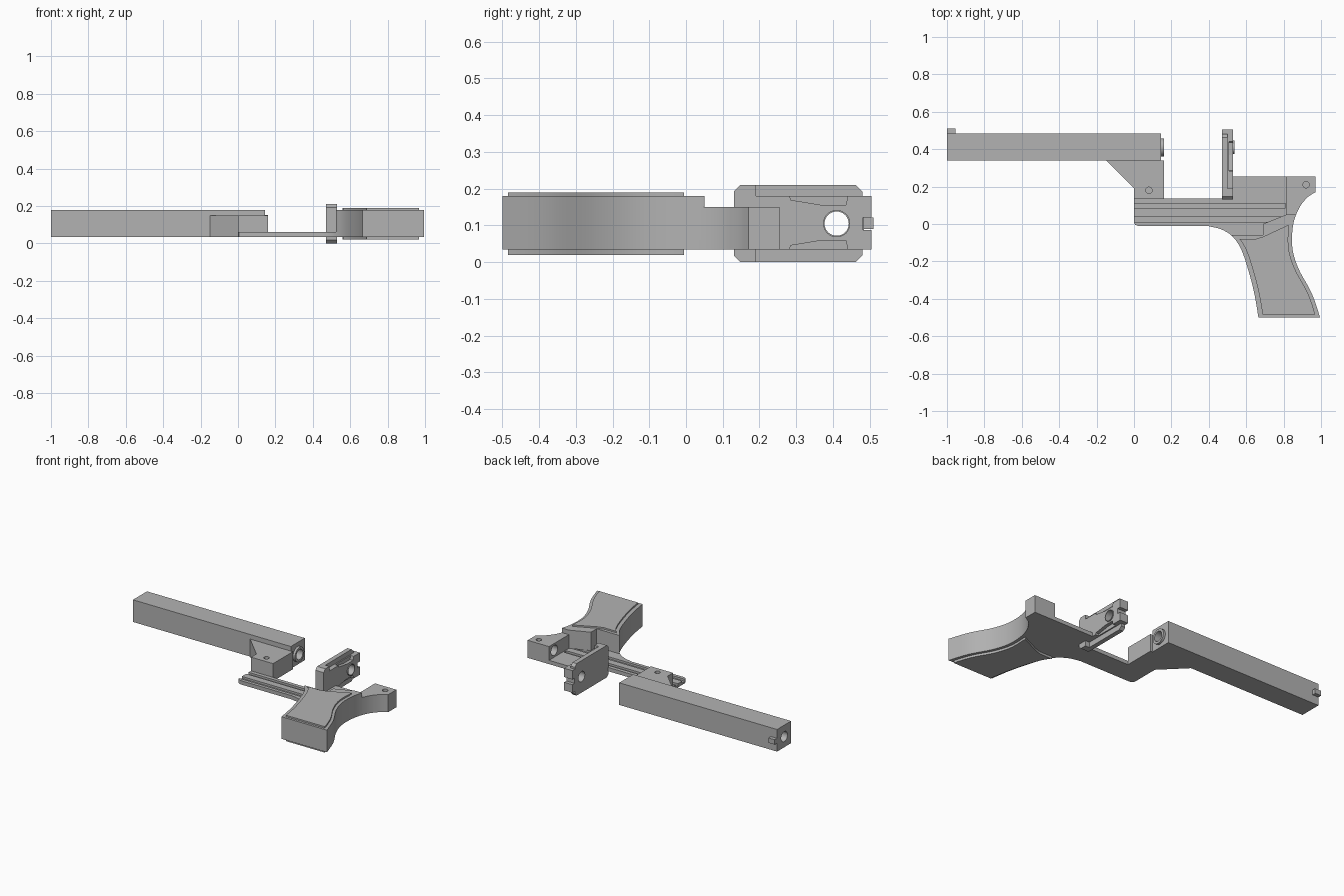
import bpy, bmesh, math
from mathutils import Vector

if "Cube" in bpy.data.objects:
    bpy.data.objects.remove(bpy.data.objects["Cube"], do_unlink=True)

grey = bpy.data.materials.new("plain grey")
grey.use_nodes = True
grey.diffuse_color = (0.45, 0.45, 0.45, 1)
grey.node_tree.nodes["Principled BSDF"].inputs["Base Color"].default_value = grey.diffuse_color

BOTTOM, FLOOR, TOP = 0.035, 0.06, 0.18


def prism(name, pts, lo, hi, axis="z", smooth=False):
    """Extrude an outline along z (points are x, y) or along x (points are y, z)."""
    bm = bmesh.new()
    place = (lambda a, b, h: (a, b, h)) if axis == "z" else (lambda a, b, h: (h, a, b))
    face = bm.faces.new([bm.verts.new(place(a, b, lo)) for a, b in pts])
    up = Vector(place(0, 0, hi - lo))
    ext = bmesh.ops.extrude_face_region(bm, geom=[face])["geom"]
    bmesh.ops.translate(bm, vec=up, verts=[g for g in ext if isinstance(g, bmesh.types.BMVert)])
    bmesh.ops.recalc_face_normals(bm, faces=bm.faces)
    mesh = bpy.data.meshes.new(name)
    bm.to_mesh(mesh)
    bm.free()
    ob = bpy.data.objects.new(name, mesh)
    bpy.context.collection.objects.link(ob)
    mesh.materials.append(grey)
    if smooth:
        activate(ob)
        bpy.ops.object.shade_smooth_by_angle(angle=math.radians(25))
    return ob


def activate(ob):
    bpy.ops.object.select_all(action="DESELECT")
    ob.select_set(True)
    bpy.context.view_layer.objects.active = ob


def box(name, x, y, z):
    return prism(name, [(x[0], y[0]), (x[1], y[0]), (x[1], y[1]), (x[0], y[1])], *z)


def circle(a, b, r, n=32):
    return [(a + r * math.cos(i * math.tau / n), b + r * math.sin(i * math.tau / n)) for i in range(n)]


def cut(ob, *cutters):
    for c in cutters:
        mod = ob.modifiers.new("cut", "BOOLEAN")
        mod.operation = "DIFFERENCE"
        mod.solver = "EXACT"
        mod.object = c
        activate(ob)
        bpy.ops.object.modifier_apply(modifier=mod.name)
        bpy.data.objects.remove(c, do_unlink=True)


def curve(pts, steps=5):
    """Smooth open curve through the points."""
    p = [Vector(q) for q in [pts[0], *pts, pts[-1]]]
    out = []
    for a, b, c, d in zip(p, p[1:], p[2:], p[3:]):
        for i in range(steps):
            t = i / steps
            out.append(tuple(0.5 * (2 * b + (c - a) * t + (2 * a - 5 * b + 4 * c - d) * t * t
                                    + (3 * b - a - 3 * c + d) * t ** 3)))
    return out + [pts[-1]]


# Shared handle edges
front_curve = curve([(0.40, -0.012), (0.47, -0.03), (0.53, -0.07), (0.575, -0.14),
                     (0.615, -0.26), (0.645, -0.38), (0.665, -0.5)])
back_curve = curve([(0.995, -0.5), (0.95, -0.37), (0.88, -0.24), (0.847, -0.13),
                    (0.85, -0.01), (0.88, 0.08), (0.925, 0.14), (0.97, 0.17)])

# Flat frame plate with two shallow lengthwise grooves
plate = prism("frame_plate", [(0.0, 0.01), (0.006, -0.004), (0.025, -0.012)] + front_curve + back_curve
              + [(0.97, 0.255), (0.53, 0.255), (0.53, 0.135), (0.0, 0.135)], BOTTOM, FLOOR, smooth=True)
for low, high in ((0.01, 0.04), (0.085, 0.11)):
    cut(plate, box("groove", (-0.1, 0.81), (low, high), (0.047, 0.1)))

# Thick handle core
core = [p for p in front_curve if p[1] < -0.06] + [p for p in back_curve if p[1] < 0.05]
prism("handle", core + [(0.865, 0.05), (0.815, 0.05), (0.69, 0.0), (0.69, -0.06), (0.525, -0.06)],
      FLOOR, TOP, smooth=True)

# Thin raised panels on both handle faces
front_in = [(x + 0.025, y) for x, y in front_curve if -0.475 < y < -0.08]
back_in = [(x - 0.02, y) for x, y in back_curve if -0.475 < y < -0.02]
panel = front_in + [(0.688, -0.485), (0.968, -0.485)] + back_in + \
    [(0.825, -0.005), (0.69, -0.068), (0.65, -0.08), (0.56, -0.08)]
for name, lo, hi in (("upper_panel", TOP, 0.19), ("lower_panel", 0.02, BOTTOM)):
    prism(name, panel, lo, hi, smooth=True)

# Rear block with pin hole and blind socket
tail = prism("rear_block", [(0.815, -0.01)] + [p for p in back_curve if p[1] > -0.011]
             + [(0.97, 0.255), (0.815, 0.255)], FLOOR, 0.15, smooth=True)
cut(tail, prism("pin_hole", circle(0.92, 0.21, 0.017), 0.1, 0.2),
    prism("socket", circle(0.2, 0.105, 0.033), 0.7, 0.87, "x"))

# Forward lug joining plate and tube
lug = prism("front_lug", [(-0.15, 0.34), (0.0, 0.19), (0.0, 0.135), (0.16, 0.135), (0.16, 0.34)],
            BOTTOM, 0.15)
cut(lug, prism("pin_hole", circle(0.08, 0.18, 0.017), 0.1, 0.2))

# Square tube with bore, end collar and small front post
BORE = (0.41, 0.105)
tube = box("square_tube", (-1.0, 0.145), (0.34, 0.485), (BOTTOM, TOP))
collar = prism("tube_collar", circle(*BORE, 0.048), 0.145, 0.16, "x", True)
for ob in (tube, collar):
    cut(ob, prism("bore", circle(*BORE, 0.033), -1.2, 0.3, "x"))
box("front_post", (-1.0, -0.955), (0.485, 0.51), (0.09, 0.122))

# Upright slider: chamfered back plate, foot and thick centre
c = 0.018
slider = [(0.13, c), (0.13 + c, 0.0), (0.48 - c, 0.0), (0.48, c),
          (0.48, 0.21 - c), (0.48 - c, 0.21), (0.13 + c, 0.21), (0.13, 0.21 - c)]
foot = [(0.13, c), (0.13 + c, 0.0), (0.19, 0.0), (0.19, 0.21), (0.13 + c, 0.21), (0.13, 0.21 - c)]
back = prism("slider_plate", slider, 0.47, 0.50, "x")
prism("slider_foot", foot, 0.50, 0.53, "x")
centre = prism("slider_centre", [(0.19, BOTTOM), (0.48, BOTTOM), (0.48, TOP), (0.19, TOP)], 0.50, 0.53, "x")
rear = prism("slider_rear_sight", [(0.48, BOTTOM), (0.505, BOTTOM), (0.505, TOP), (0.48, TOP)],
             0.47, 0.53, "x")
cut(rear, box("notch", (0.4, 0.6), (0.482, 0.6), (0.088, 0.122)))
for side in (1, -1):
    mid = (BOTTOM + TOP) / 2
    pocket = [(0.28, mid + side * 0.08), (0.285, mid + side * 0.062), (0.37, mid + side * 0.048),
              (0.435, mid + side * 0.048), (0.442, mid + side * 0.08)]
    cut(centre, prism("pocket", pocket, 0.508, 0.56, "x"))
ring = prism("slider_ring", circle(*BORE, 0.037), 0.53, 0.536, "x", True)
for ob in (back, centre, ring):
    cut(ob, prism("bore", circle(*BORE, 0.033), 0.4, 0.6, "x"))
